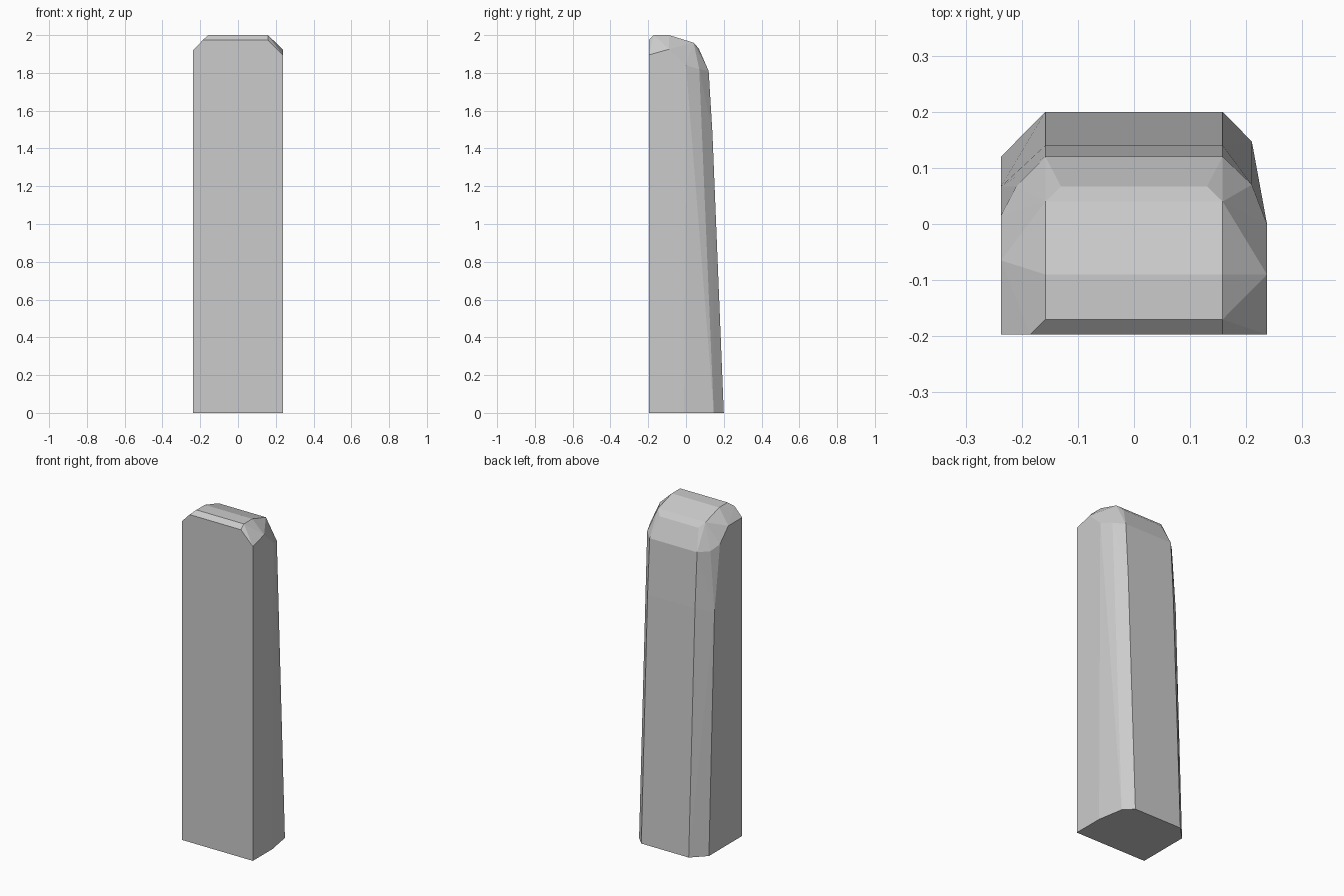
import bpy
import bmesh

cube = bpy.data.objects.get("Cube")
if cube:
    bpy.data.objects.remove(cube)

grey = bpy.data.materials.new("light grey")
grey.use_nodes = True
colour = (0.6, 0.6, 0.6, 1)
grey.diffuse_color = colour
grey.node_tree.nodes["Principled BSDF"].inputs["Base Color"].default_value = colour

HALF, FLAT = 0.237, 0.158   # full half width, half width of the flat middle

bm = bmesh.new()


def add(x, y, z):
    bm.verts.new((x, y, z))


# Middle strip: rounded crown and tapering back, as a (y, z) profile
crown = [(-0.17, 2.0), (-0.09, 2.0), (0.04, 1.96),
         (0.12, 1.81), (0.14, 1.48), (0.2, 0)]
for y, z in crown:
    for side in (-1, 1):
        add(side * FLAT, y, z)
for side in (-1, 1):
    add(side * 0.13, 0.067, 1.93)

# Front face corners
for side in (-1, 1):
    add(side * HALF, -0.197, 0)
add(-HALF, -0.197, 1.92)
add(-0.185, -0.197, 1.975)
add(FLAT, -0.197, 1.975)
add(HALF, -0.197, 1.895)

# Left flank, with a softened rear corner
for x, y, z in [(HALF, -0.09, 1.925), (HALF, 0, 1.84), (0.21, 0.07, 1.82),
                (HALF, -0.01, 0), (0.21, 0.147, 0)]:
    add(x, y, z)

# Right flank, with a flat bevelled rear corner
for x, y, z in [(-HALF, -0.065, 1.92), (-HALF, 0.015, 1.84),
                (-0.21, 0.067, 1.81), (-HALF, 0.067, 1.45), (-HALF, 0.12, 0)]:
    add(x, y, z)

# Close the solid with flat faces
hull = bmesh.ops.convex_hull(bm, input=bm.verts[:])
spare = {v for v in hull["geom_interior"] + hull["geom_unused"]
         if isinstance(v, bmesh.types.BMVert)}
bmesh.ops.delete(bm, geom=list(spare), context="VERTS")
bmesh.ops.dissolve_limit(bm, angle_limit=0.01, verts=bm.verts[:], edges=bm.edges[:])
bmesh.ops.recalc_face_normals(bm, faces=bm.faces[:])

mesh = bpy.data.meshes.new("tapered_post")
bm.to_mesh(mesh)
bm.free()
mesh.materials.append(grey)
post = bpy.data.objects.new("tapered_post", mesh)
bpy.context.collection.objects.link(post)
